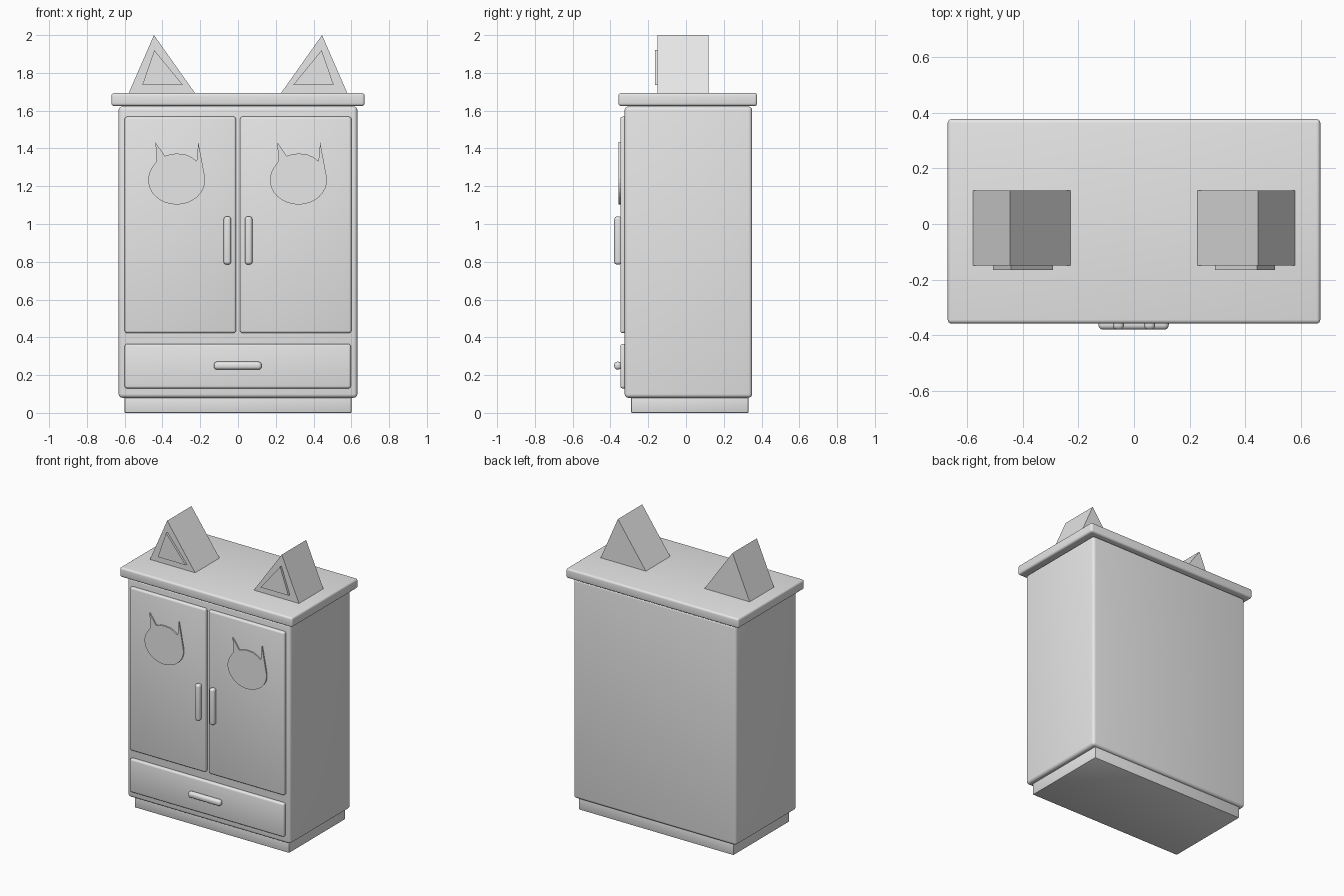
import bpy, bmesh, math

if "Cube" in bpy.data.objects:
    bpy.data.objects.remove(bpy.data.objects["Cube"])

paint = bpy.data.materials.new("light_grey")
paint.diffuse_color = (0.8, 0.8, 0.8, 1)
paint.use_nodes = True
paint.node_tree.nodes["Principled BSDF"].inputs["Base Color"].default_value = paint.diffuse_color


def finish(name, bm, bevel=0.0, segments=3):
    """Turn a bmesh into an object, rounding its edges if asked."""
    if bevel:
        bmesh.ops.bevel(bm, geom=bm.edges[:], offset=bevel, segments=segments,
                        profile=0.5, affect='EDGES', clamp_overlap=True)
    bmesh.ops.recalc_face_normals(bm, faces=bm.faces[:])
    me = bpy.data.meshes.new(name)
    bm.to_mesh(me)
    bm.free()
    me.materials.append(paint)
    ob = bpy.data.objects.new(name, me)
    bpy.context.collection.objects.link(ob)
    if bevel:
        bpy.ops.object.select_all(action='DESELECT')
        ob.select_set(True)
        bpy.context.view_layer.objects.active = ob
        bpy.ops.object.shade_smooth_by_angle(angle=math.radians(40))
    return ob


def box(name, x, y, z, bevel=0.0, segments=3):
    """Box from (min, max) ranges."""
    bm = bmesh.new()
    bmesh.ops.create_cube(bm, size=1)
    for v in bm.verts:
        for i, (a, b) in enumerate((x, y, z)):
            v.co[i] = b if v.co[i] > 0 else a
    return finish(name, bm, bevel, segments)


def plate(name, outline, y0, y1):
    """Extrude an x-z outline from y0 to y1."""
    bm = bmesh.new()
    face = bm.faces.new([bm.verts.new((x, y0, z)) for x, z in outline])
    ext = bmesh.ops.extrude_face_region(bm, geom=[face])
    for v in ext["geom"]:
        if isinstance(v, bmesh.types.BMVert):
            v.co.y = y1
    return finish(name, bm)


# Carcass
box("plinth", (-0.60, 0.60), (-0.29, 0.33), (0, 0.10), 0.004, 2)
box("cabinet_body", (-0.632, 0.632), (-0.325, 0.35), (0.08, 1.622), 0.02, 4)
box("top_board", (-0.67, 0.67), (-0.358, 0.377), (1.625, 1.693), 0.014, 4)

# Drawer
box("drawer_front", (-0.60, 0.597), (-0.348, -0.31), (0.13, 0.365), 0.012)
box("drawer_handle", (-0.128, 0.125), (-0.38, -0.342), (0.229, 0.271), 0.017, 5)

# Cat-head outline relative to the head centre: ear tips joined by an elliptical face
head = [(-0.112, 0.195), (-0.062, 0.122), (-0.03, 0.132), (0.0, 0.135),
        (0.045, 0.131), (0.08, 0.115), (0.106, 0.095), (0.115, 0.195)]
for i in range(19):
    a = math.radians(5 - i * 215 / 18)
    head.append((0.151 * math.cos(a), -0.005 + 0.13 * math.sin(a)))
head.append((-0.106, 0.095))

# Doors, handles, ears, built left and right
for side, s in (("left", -1), ("right", 1)):
    def span(a, b):
        return tuple(sorted((s * a, s * b)))
    box(side + "_door", span(0.011, 0.60), (-0.348, -0.31), (0.423, 1.568), 0.012)
    box(side + "_door_handle", span(0.036, 0.076), (-0.38, -0.34), (0.785, 1.04), 0.016, 5)
    cx = -0.325 if s < 0 else 0.32
    plate(side + "_cat_panel", [(cx + x, 1.238 + z) for x, z in head], -0.357, -0.34)
    plate(side + "_ear", [(s * 0.582, 1.685), (s * 0.222, 1.685), (s * 0.445, 2.0)],
          -0.15, 0.12)
    plate(side + "_inner_ear", [(s * 0.507, 1.735), (s * 0.291, 1.735), (s * 0.443, 1.92)],
          -0.165, -0.14)
